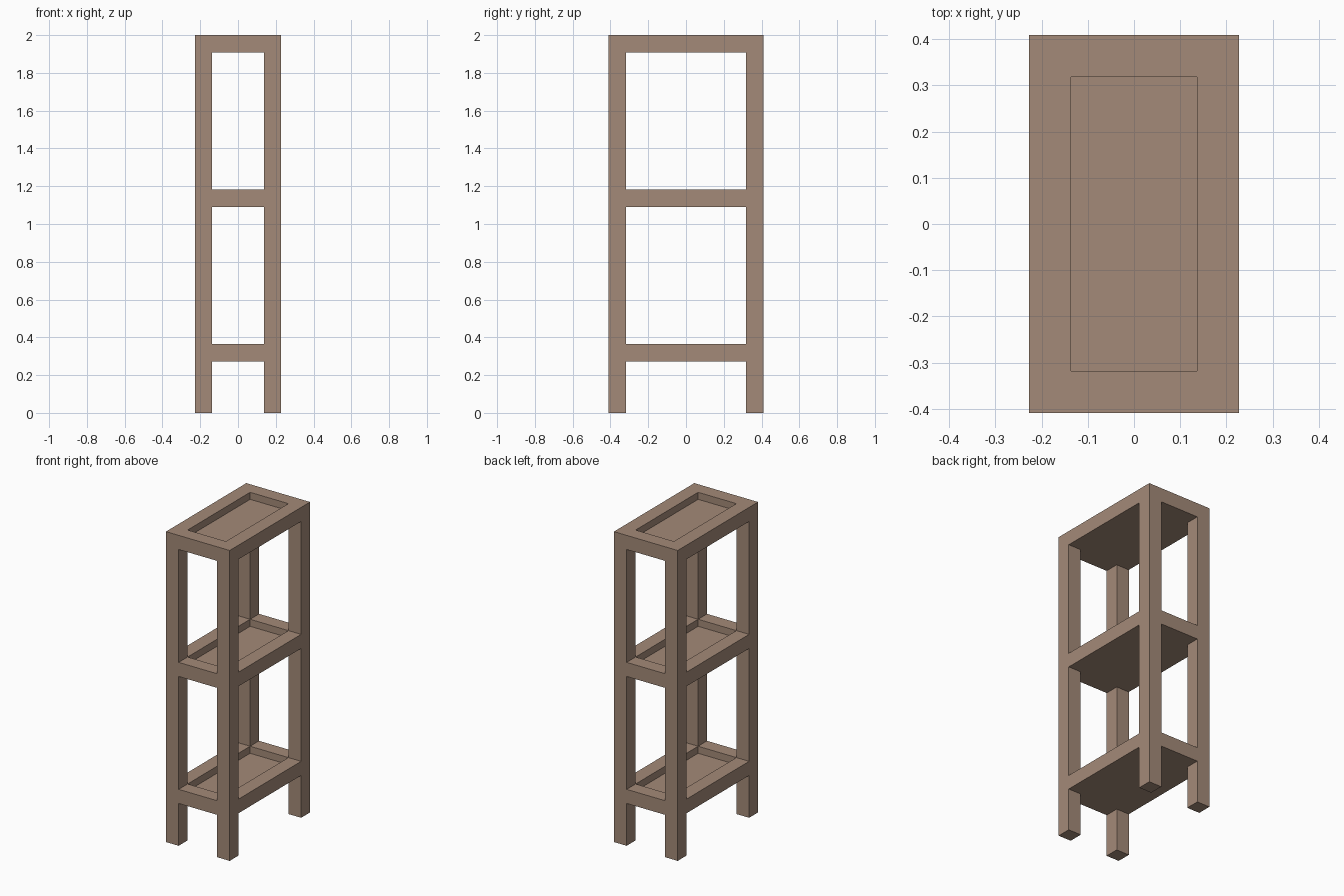
import bpy

cube = bpy.data.objects.get("Cube")
if cube:
    bpy.data.objects.remove(cube, do_unlink=True)

# The whole rack follows a grid of equal timber widths
T = 2 / 22
HALF_X, HALF_Y = 2.5 * T, 4.5 * T
IN_X, IN_Y = HALF_X - T, HALF_Y - T

wood = bpy.data.materials.new("brown wood")
wood.use_nodes = True
colour = (0.37, 0.254, 0.188, 1)
wood.diffuse_color = colour
wood.node_tree.nodes["Principled BSDF"].inputs["Base Color"].default_value = colour


def box(name, low, high):
    """Add a box spanning two opposite corners."""
    centre = [(a + b) / 2 for a, b in zip(low, high)]
    bpy.ops.mesh.primitive_cube_add(size=1, location=centre)
    obj = bpy.context.object
    obj.name = name
    obj.scale = [b - a for a, b in zip(low, high)]
    bpy.ops.object.transform_apply(location=False, rotation=False, scale=True)
    obj.data.materials.append(wood)


# Corner posts
for side, x in (("right", -HALF_X), ("left", IN_X)):
    for end, y in (("front", -HALF_Y), ("back", IN_Y)):
        box(f"{end}_{side}_post", (x, y, 0), (x + T, y + T, 2))

# Shelves: four rails around a recessed panel, flush underneath
for level, row in (("bottom", 3), ("middle", 12), ("top", 21)):
    z = row * T
    for end, y in (("front", -HALF_Y), ("back", IN_Y)):
        box(f"{level}_{end}_rail", (-IN_X, y, z), (IN_X, y + T, z + T))
    for side, x in (("right", -HALF_X), ("left", IN_X)):
        box(f"{level}_{side}_rail", (x, -IN_Y, z), (x + T, IN_Y, z + T))
    box(f"{level}_shelf_panel", (-IN_X, -IN_Y, z), (IN_X, IN_Y, z + T / 2))
